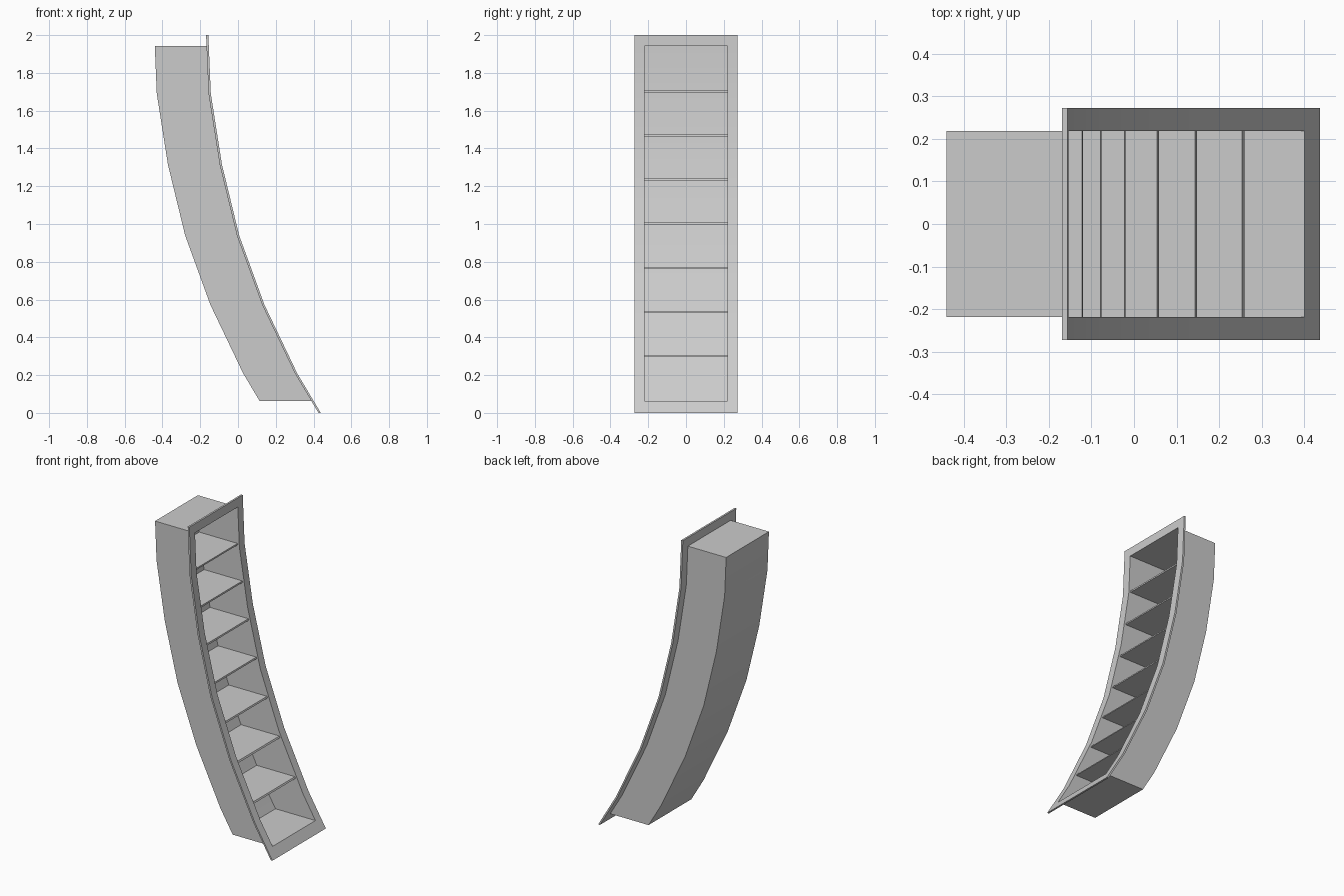
import bpy, bmesh

if "Cube" in bpy.data.objects:
    bpy.data.objects.remove(bpy.data.objects["Cube"])

# Front curve of the leaning bookcase: (x, z), bottom to top
CURVE = [(0.438, 0.0), (0.313, 0.21), (0.14, 0.572), (0.006, 0.94),
         (-0.085, 1.315), (-0.144, 1.69), (-0.157, 2.0)]
HALF, OUTER = 0.219, 0.273      # half widths of the box and of the frame
Z0, Z1 = 0.062, 1.943           # bottom and top of the box
DEPTH, THICK = 0.274, 0.012     # box depth, frame thickness


def front_x(z):
    for (xa, za), (xb, zb) in zip(CURVE, CURVE[1:]):
        if z <= zb:
            return xa + (xb - xa) * (z - za) / (zb - za)
    return CURVE[-1][0]


def finish(name, bm):
    bmesh.ops.recalc_face_normals(bm, faces=bm.faces)
    me = bpy.data.meshes.new(name)
    bm.to_mesh(me)
    bm.free()
    ob = bpy.data.objects.new(name, me)
    bpy.context.collection.objects.link(ob)
    bpy.context.view_layer.objects.active = ob
    ob.select_set(True)
    bpy.ops.object.shade_smooth_by_angle()
    ob.select_set(False)


inner_zs = [Z0] + [z for _, z in CURVE[1:-1]] + [Z1]

# Front frame: curved grid with the opening left out, thickened backwards
bm = bmesh.new()
zs = [0.0] + inner_zs + [2.0]
ys = [-OUTER, -HALF, HALF, OUTER]
grid = [[bm.verts.new((front_x(z), y, z)) for y in ys] for z in zs]
for i in range(len(zs) - 1):
    for j in range(3):
        if j == 1 and 0 < i < len(zs) - 2:
            continue
        bm.faces.new((grid[i][j], grid[i][j + 1], grid[i + 1][j + 1], grid[i + 1][j]))
for v in [v for v in bm.verts if not v.link_faces]:
    bm.verts.remove(v)
ext = bmesh.ops.extrude_face_region(bm, geom=bm.faces[:], use_keep_orig=True)
bmesh.ops.translate(bm, vec=(-THICK, 0, 0),
                    verts=[g for g in ext["geom"] if isinstance(g, bmesh.types.BMVert)])
finish("front_frame", bm)

# Case: thin-walled curved box open at the front
bm = bmesh.new()
rows = []
for z in inner_zs:
    f = front_x(z) - THICK
    rows.append([bm.verts.new(p) for p in ((f, -HALF, z), (f - DEPTH, -HALF, z),
                                           (f - DEPTH, HALF, z), (f, HALF, z))])
# flatten the top and bottom back corners onto the measured profile
for a, b in zip(rows, rows[1:]):
    for j in range(3):
        bm.faces.new((a[j], a[j + 1], b[j + 1], b[j]))
bm.faces.new(rows[0])
bm.faces.new(rows[-1])
finish("case", bm)

# Seven shelves, level, running from the frame to the back
for i in range(7):
    z = 0.302 + i * 0.2333
    bm = bmesh.new()
    bmesh.ops.create_cube(bm, size=1)
    for v in bm.verts:
        zz = z + v.co.z * 0.01
        x = front_x(zz) - THICK - (DEPTH if v.co.x < 0 else 0)
        v.co = (x, v.co.y * 2 * HALF, zz)
    finish(f"shelf_{i + 1}", bm)
